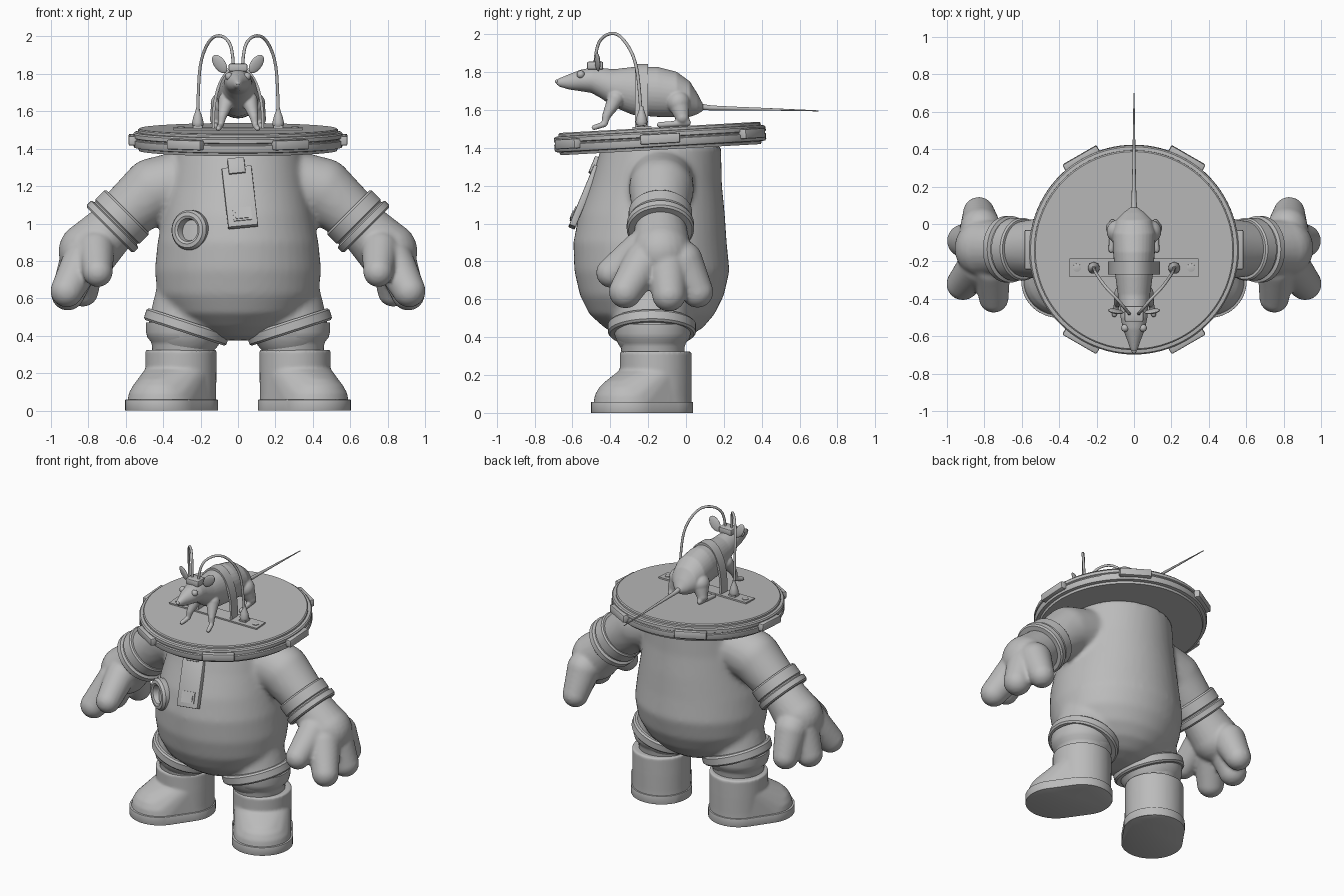
import bpy, bmesh
from math import sin, cos, pi, radians
from mathutils import Matrix, Vector

if "Cube" in bpy.data.objects:
    bpy.data.objects.remove(bpy.data.objects["Cube"])

grey = bpy.data.materials.new("plain grey")
grey.use_nodes = True
grey.diffuse_color = (0.5, 0.5, 0.5, 1)
grey.node_tree.nodes["Principled BSDF"].inputs["Base Color"].default_value = (0.5, 0.5, 0.5, 1)

T = lambda x, y, z: Matrix.Translation((x, y, z))
R = lambda deg, axis: Matrix.Rotation(radians(deg), 4, axis)
SIDES = (1, -1)


# Helpers: geometry
def loft(bm, rings, closed=False):
    loops = [[bm.verts.new(p) for p in ring] for ring in rings]
    n = len(loops[0])
    pairs = list(zip(loops, loops[1:])) + ([(loops[-1], loops[0])] if closed else [])
    for a, b in pairs:
        for i in range(n):
            bm.faces.new((a[i], a[(i + 1) % n], b[(i + 1) % n], b[i]))
    if not closed:
        bm.faces.new(loops[0])
        bm.faces.new(loops[-1])


def circle(r, z, n=48, ry=None):
    ry = r if ry is None else ry
    return [Vector((r * cos(2 * pi * i / n), ry * sin(2 * pi * i / n), z)) for i in range(n)]


def lathe(bm, profile, m, closed=False, n=64):
    loft(bm, [[m @ p for p in circle(r, z, n)] for r, z in profile], closed)


def box(bm, size, m):
    bmesh.ops.create_cube(bm, size=1, matrix=m @ Matrix.Diagonal((*size, 1)))


def ball(bm, m, size):
    bmesh.ops.create_uvsphere(bm, u_segments=24, v_segments=14, radius=1,
                              matrix=m @ Matrix.Diagonal((*size, 1)))


def limb(bm, points, side=1):
    """Chain of balls joined by cones; points are (x, y, z, radius)."""
    pts = [(Vector((x * side, y, z)), r) for x, y, z, r in points]
    for p, r in pts:
        ball(bm, Matrix.Translation(p), (r, r, r))
    for (a, ra), (b, rb) in zip(pts, pts[1:]):
        d = b - a
        m = Matrix.Translation((a + b) / 2) @ d.to_track_quat('Z', 'Y').to_matrix().to_4x4()
        bmesh.ops.create_cone(bm, cap_ends=True, segments=24, radius1=ra, radius2=rb,
                              depth=d.length, matrix=m)


def hull(bm, points):
    res = bmesh.ops.convex_hull(bm, input=[bm.verts.new(p) for p in points])
    loose = {g for g in res["geom_interior"] + res["geom_unused"] if isinstance(g, bmesh.types.BMVert)}
    bmesh.ops.delete(bm, geom=list(loose), context='VERTS')


# Helpers: objects
def shade(ob, angle):
    bpy.ops.object.select_all(action='DESELECT')
    ob.select_set(True)
    bpy.context.view_layer.objects.active = ob
    bpy.ops.object.shade_smooth_by_angle(angle=radians(angle))


def finish(name, bm, mirror=False, voxel=0, relax=4, bevel=0, angle=35):
    bmesh.ops.recalc_face_normals(bm, faces=bm.faces)
    me = bpy.data.meshes.new(name)
    bm.to_mesh(me)
    bm.free()
    ob = bpy.data.objects.new(name, me)
    bpy.context.collection.objects.link(ob)
    if voxel:
        mod = ob.modifiers.new("blend", 'REMESH')
        mod.mode, mod.voxel_size = 'VOXEL', voxel
        mod = ob.modifiers.new("relax", 'SMOOTH')
        mod.factor, mod.iterations = 0.5, relax
        angle = 180
    if bevel:
        mod = ob.modifiers.new("bevel", 'BEVEL')
        mod.width, mod.segments, mod.limit_method = bevel, 2, 'ANGLE'
    if mirror:
        ob.modifiers.new("mirror", 'MIRROR').use_mirror_merge = False
    bpy.context.view_layer.update()
    dg = bpy.context.evaluated_depsgraph_get()
    ob.data = bpy.data.meshes.new_from_object(ob.evaluated_get(dg))
    ob.modifiers.clear()
    ob.data.materials.clear()
    ob.data.materials.append(grey)
    shade(ob, angle)


def tube(name, points, depth):
    """Tapering smooth wire; points are (x, y, z, thickness factor)."""
    cu = bpy.data.curves.new(name, 'CURVE')
    cu.dimensions, cu.bevel_depth, cu.bevel_resolution, cu.use_fill_caps = '3D', depth, 3, True
    sp = cu.splines.new('NURBS')
    sp.points.add(len(points) - 1)
    for p, (x, y, z, r) in zip(sp.points, points):
        p.co, p.radius = (x, y, z, 1), r
    sp.order_u, sp.use_endpoint_u, sp.resolution_u = 3, True, 8
    ob = bpy.data.objects.new(name, cu)
    bpy.context.collection.objects.link(ob)
    bpy.context.view_layer.update()
    me = bpy.data.meshes.new_from_object(ob.evaluated_get(bpy.context.evaluated_depsgraph_get()))
    bpy.data.objects.remove(ob)
    bm = bmesh.new()
    bm.from_mesh(me)
    finish(name, bm, angle=60)


# Suit torso with arms and thighs: (z, half width, centre y, half depth)
bm = bmesh.new()
torso = [(.375, .08, -.17, .08), (.40, .18, -.17, .18), (.45, .28, -.17, .26), (.52, .37, -.18, .33),
         (.62, .43, -.18, .38), (.75, .445, -.18, .41), (.9, .43, -.19, .405), (1.05, .4, -.18, .385),
         (1.2, .37, -.16, .35), (1.41, .34, -.13, .315)]
loft(bm, [[p + Vector((0, yc, 0)) for p in circle(rx, z, ry=ry)] for z, rx, yc, ry in torso])
for s in SIDES:
    limb(bm, [(.22, -.13, 1.24, .17), (.45, -.13, 1.18, .172), (.66, -.135, 1.0, .14)], s)
    limb(bm, [(.255, -.18, .6, .19), (.275, -.18, .46, .205)], s)
finish("suit_body", bm, voxel=.018, relax=6)

# Gloves
bm = bmesh.new()
limb(bm, [(.66, -.135, .99, .135), (.80, -.13, .85, .16)])
for finger in ([(.83, -.22, .80, .11), (.915, -.32, .64, .088)],
               [(.85, -.1, .78, .11), (.91, -.09, .625, .09)],
               [(.82, -.02, .80, .11), (.83, .06, .64, .085)],
               [(.76, -.24, .86, .1), (.75, -.395, .74, .08)]):
    limb(bm, finger)
finish("gloves", bm, mirror=True, voxel=.012, relax=5)

# Wrist cuffs
bm = bmesh.new()
lathe(bm, [(.12, -.07), (.16, -.07), (.168, -.06), (.168, .005), (.16, .012), (.16, .02),
           (.178, .027), (.178, .06), (.168, .07), (.12, .07)],
      T(.64, -.135, 1.015) @ R(135, 'Y'), closed=True)
finish("wrist_cuffs", bm, mirror=True)

# Thigh bands, lower legs
bm = bmesh.new()
lathe(bm, [(.17, -.033), (.222, -.033), (.232, -.022), (.232, .022), (.222, .033), (.17, .033)],
      T(.275, -.18, .447) @ R(-18, 'Y'), closed=True)
finish("thigh_bands", bm, mirror=True)
bm = bmesh.new()
lathe(bm, [(.165, .28), (.168, .35), (.175, .37), (.192, .39), (.2, .42), (.2, .47)], T(.292, -.175, 0))
finish("lower_legs", bm, mirror=True)

# Boots: shaft, rounded toe, sole
heel, toe = Vector((.305, -.16, 0)), Vector((.405, -.303, 0))
bm = bmesh.new()
lathe(bm, [(.188, .03), (.19, .2), (.19, .325)], Matrix.Translation(heel))
dome = [toe + c for k in range(6) for c in circle(.186 * cos(k * pi / 11), .05 + .155 * sin(k * pi / 11))]
hull(bm, dome + [toe + c for c in circle(.186, .03)]
     + [heel + c for z, r in ((.03, .19), (.23, .185)) for c in circle(r, z)])
finish("boots", bm, mirror=True, voxel=.01, relax=3)
bm = bmesh.new()
hull(bm, [c + p for c in (heel, toe) for z in (0, .058) for p in circle(.198, z)])
finish("boot_soles", bm, mirror=True, bevel=.01)

# Tilted neck disc with six clamps
disc = T(0, -.137, 1.45) @ R(3.2, 'X')
bm = bmesh.new()
lathe(bm, [(.3, -.06), (.53, -.06), (.535, -.045), (.555, -.042), (.56, -.032), (.56, -.004), (.552, 0),
           (.552, .006), (.56, .01), (.56, .03), (.553, .038), (.535, .04), (.535, .052), (.528, .058),
           (.3, .058)], disc, n=96)
finish("neck_disc", bm)
bm = bmesh.new()
for k in range(6):
    box(bm, (.05, .21, .052), disc @ R(60 * k, 'Z') @ T(.56, 0, -.002))
finish("disc_clamps", bm, bevel=.008)

# Mounting plate with sockets and screws
bm = bmesh.new()
box(bm, (.69, .1, .012), disc @ T(0, -.093, .062))
for s in SIDES:
    box(bm, (.05, .05, .02), disc @ T(.215 * s, -.093, .07))
    lathe(bm, [(.022, .06), (.022, .072), (.012, .074)], disc @ T(.305 * s, -.093, 0), n=16)
finish("mounting_plate", bm)

# Cable plugs and cables arching to the cap
bm = bmesh.new()
lathe(bm, [(.02, 0), (.029, .012), (.031, .03), (.024, .06), (.013, .09), (.009, .11)],
      T(.215, -.235, 1.51), n=24)
finish("cable_plugs", bm, mirror=True)
for s, side in ((1, "left"), (-1, "right")):
    tube(side + "_cable", [(x * s, y, z, 1) for x, y, z in (
        (.215, -.238, 1.58), (.213, -.245, 1.72), (.2, -.27, 1.88), (.15, -.34, 1.99), (.095, -.395, 2.01),
        (.045, -.455, 1.975), (.027, -.478, 1.9), (.025, -.48, 1.84))], .0085)

# Chest panel with clip and window
panel = T(.01, -.537, 1.14) @ R(-22.5, 'X') @ R(-6, 'Y')
bm = bmesh.new()
box(bm, (.16, .036, .345), panel)
box(bm, (.09, .06, .09), panel @ T(0, .0, .175))
finish("chest_panel", bm, bevel=.005)
bm = bmesh.new()
box(bm, (.098, .008, .075), panel @ T(.002, -.02, -.105))
box(bm, (.074, .008, .04), panel @ T(.002, -.025, -.112))
finish("panel_window", bm)

# Round chest port
bm = bmesh.new()
lathe(bm, [(.055, -.03), (.1, -.03), (.107, -.01), (.107, .015), (.095, .032), (.075, .035), (.062, .028),
           (.057, .01)], T(-.255, -.505, .965) @ R(-30, 'Z') @ R(88, 'X'), closed=True)
finish("chest_port", bm)

# Rat body and legs: (y, centre z, half width, half height)
bm = bmesh.new()
spine = [(-.687, 1.747, .008, .01), (-.67, 1.745, .02, .022), (-.62, 1.748, .037, .04), (-.56, 1.755, .06, .056),
         (-.5, 1.757, .072, .067), (-.45, 1.742, .075, .08), (-.38, 1.715, .086, .1), (-.28, 1.7, .1, .127),
         (-.15, 1.695, .112, .132), (-.05, 1.682, .116, .12), (.02, 1.657, .097, .094), (.06, 1.632, .058, .055),
         (.09, 1.613, .018, .018)]
loft(bm, [[Vector((p.x, y, zc + p.y)) for p in circle(rx, 0, 32, rz)] for y, zc, rx, rz in spine])
for s in SIDES:
    limb(bm, [(.06, -.37, 1.66, .045), (.085, -.42, 1.57, .023), (.092, -.43, 1.525, .016),
              (.105, -.485, 1.507, .014)], s)
    limb(bm, [(.085, -.04, 1.64, .062), (.115, -.02, 1.56, .036), (.115, .01, 1.532, .017),
              (.122, -.14, 1.521, .015)], s)
finish("rat_body", bm, voxel=.006, relax=4)
tube("rat_tail", [(0, .05, 1.625, 1.9), (0, .09, 1.612, 1.4), (0, .2, 1.609, 1), (0, .45, 1.603, .6),
                  (0, .7, 1.595, .25)], .011)

# Rat ears, eyes and nose
bm = bmesh.new()
ball(bm, T(.098, -.467, 1.853) @ R(35, 'Y') @ R(20, 'Z'), (.033, .011, .056))
finish("rat_ears", bm, mirror=True, angle=180)
bm = bmesh.new()
ball(bm, T(.048, -.556, 1.787), (.021, .021, .021))
finish("rat_eyes", bm, mirror=True, angle=180)
bm = bmesh.new()
ball(bm, T(0, -.682, 1.75), (.013, .01, .011))
finish("rat_nose", bm, angle=180)

# Cap on the head and strap over the back
bm = bmesh.new()
box(bm, (.1, .085, .042), T(0, -.48, 1.834))
finish("control_cap", bm, bevel=.008)
bm = bmesh.new()
arc = []
for i in range(33):
    c, h = cos(pi * i / 32), max(sin(pi * i / 32), 0) ** .8
    arc.append([Vector((rx * c, -.235 + y, 1.51 + rz * h))
                for rx, rz, y in ((.125, .315, -.035), (.14, .333, -.035), (.14, .333, .035), (.125, .315, .035))])
loft(bm, arc)
finish("back_strap", bm)
